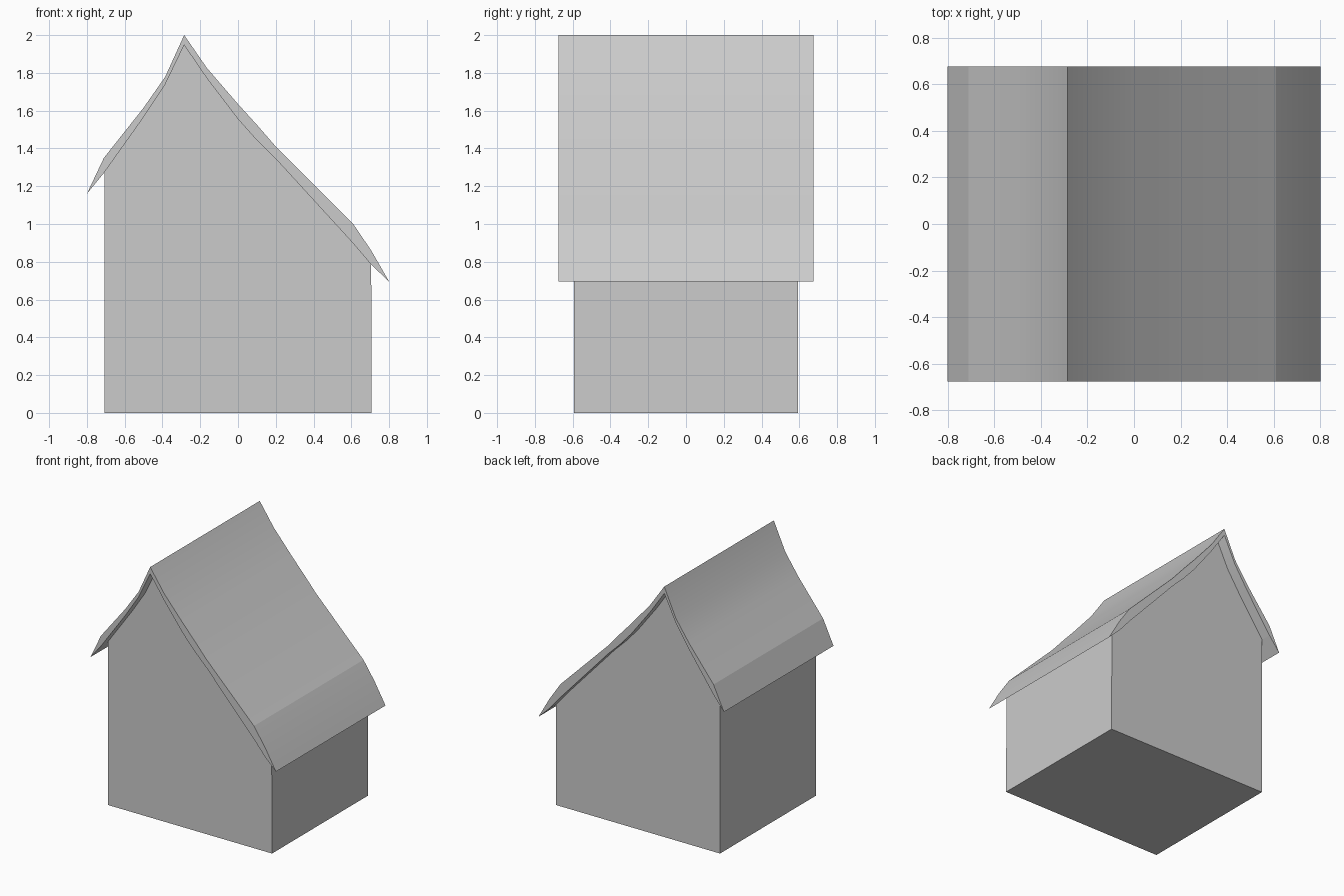
import bpy, bmesh

if "Cube" in bpy.data.objects:
    bpy.data.objects.remove(bpy.data.objects["Cube"])

# Roof cross-section: (x, upper z, lower z) from left eave to right eave
ROOF = [(-0.80, 1.16, 1.16), (-0.71, 1.35, 1.27), (-0.50, 1.615, 1.565),
        (-0.385, 1.78, 1.74), (-0.285, 2.0, 1.947), (-0.164, 1.825, 1.77),
        (0.0, 1.635, 1.555), (0.10, 1.525, 1.443), (0.20, 1.41, 1.345),
        (0.61, 1.0, 0.897), (0.705, 0.86, 0.785), (0.80, 0.695, 0.695)]
CREASES = (-0.80, -0.71, -0.285, 0.61, 0.80)


def extrude_profile(name, profile, half_depth, creases=None):
    """Extrude an (x, z) outline along y, optionally smooth between creases."""
    bm = bmesh.new()
    front = bm.faces.new([bm.verts.new((x, -half_depth, z)) for x, z in profile])
    ext = bmesh.ops.extrude_face_region(bm, geom=[front], use_keep_orig=True)
    verts = [g for g in ext["geom"] if isinstance(g, bmesh.types.BMVert)]
    bmesh.ops.translate(bm, verts=verts, vec=(0, 2 * half_depth, 0))
    bmesh.ops.recalc_face_normals(bm, faces=bm.faces)
    if creases:
        for f in bm.faces:
            f.smooth = abs(f.normal.y) < 0.5
        for e in bm.edges:
            a, b = (v.co for v in e.verts)
            at_crease = any(abs(a.x - c) < 1e-4 for c in creases)
            e.smooth = abs(a.y - b.y) > 0.01 and not at_crease
    mesh = bpy.data.meshes.new(name)
    bm.to_mesh(mesh)
    bm.free()
    obj = bpy.data.objects.new(name, mesh)
    bpy.context.collection.objects.link(obj)
    return obj


# Roof slab with thin pointed eaves
upper = [(x, t) for x, t, b in ROOF]
lower = [(x, b) for x, t, b in reversed(ROOF[1:-1])]
extrude_profile("roof", upper + lower, 0.675, CREASES)

# House body, its top tucked just inside the roof slab
W = 0.708
gable = [(max(-W, min(W, x)), b + 0.01) for x, t, b in ROOF[1:-1]]
extrude_profile("house_body", [(W, 0), (-W, 0)] + gable, 0.592)
